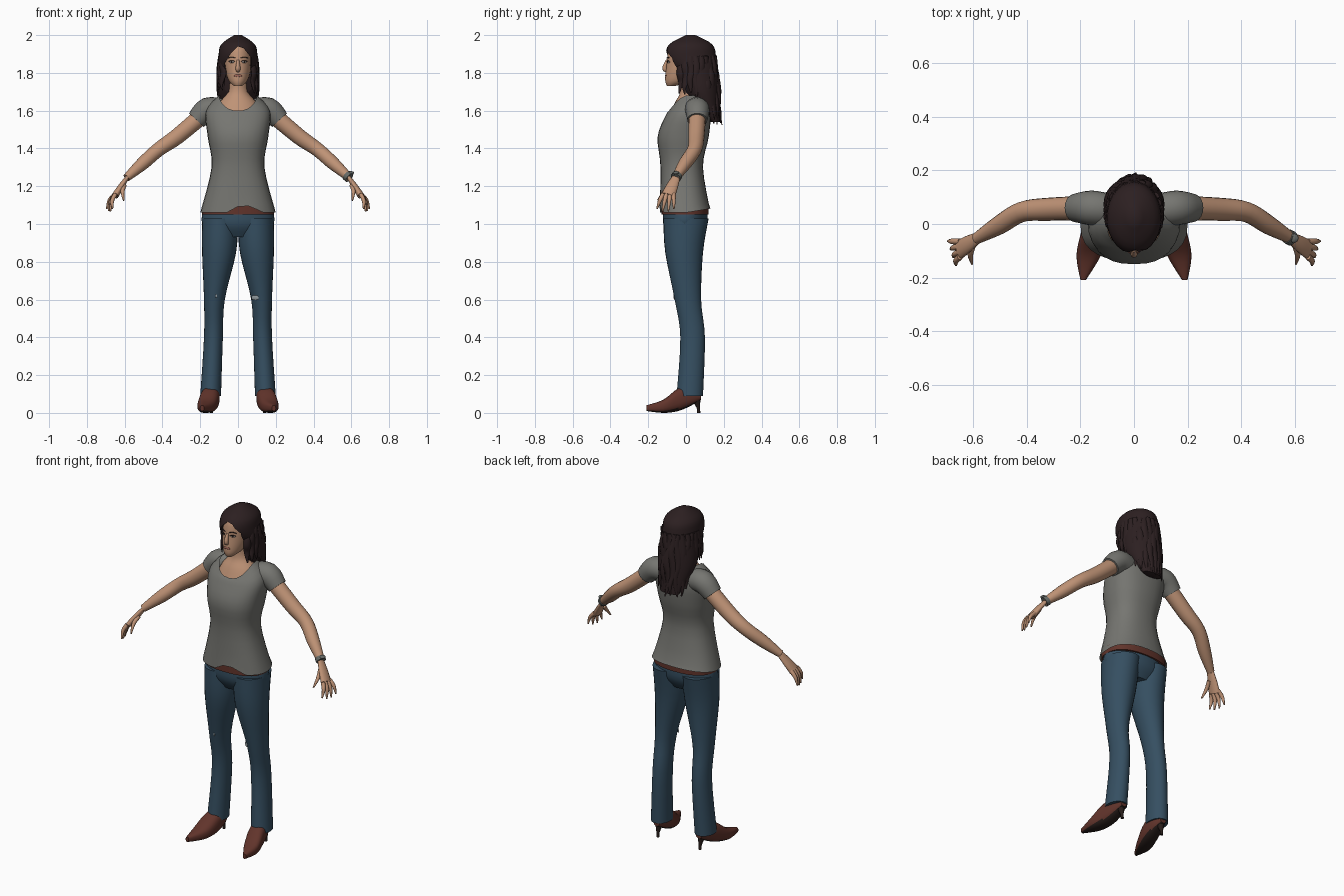
import bpy, bmesh, math, random
from mathutils import Vector, Matrix

random.seed(4)
SEGMENTS = 28
STEPS = 4
cube = bpy.data.objects.get("Cube")
if cube:
    bpy.data.objects.remove(cube, do_unlink=True)


def material(name, *colour):
    mat = bpy.data.materials.new(name)
    mat.use_nodes = True
    mat.diffuse_color = (*colour, 1)
    shader = next(node for node in mat.node_tree.nodes if node.type == 'BSDF_PRINCIPLED')
    shader.inputs["Base Color"].default_value = (*colour, 1)
    shader.inputs["Roughness"].default_value = 0.8
    return mat


skin = material("skin", .52, .29, .18)
brown_hair = material("dark brown hair", .025, .014, .015)
cotton = material("grey cotton", .18, .18, .165)
denim = material("blue denim", .036, .078, .12)
leather = material("brown leather", .12, .034, .024)
dark = material("dark sole", .02, .012, .01)
metal = material("watch grey", .13, .14, .13)
white = material("eye white", .55, .5, .46)
lip_red = material("lips", .32, .12, .09)
worn = material("worn denim", .3, .34, .36)


def finish(name, bm, mat, mirror=False):
    bmesh.ops.recalc_face_normals(bm, faces=bm.faces)
    mesh = bpy.data.meshes.new(name)
    bm.to_mesh(mesh)
    bm.free()
    mesh.materials.append(mat)
    for polygon in mesh.polygons:
        polygon.use_smooth = True
    mesh.set_sharp_from_angle(angle=math.radians(50))
    part = bpy.data.objects.new(name, mesh)
    bpy.context.collection.objects.link(part)
    if mirror:
        part.modifiers.new("mirror", 'MIRROR')
    return part


# Smooth curve through rows of numbers
def smooth(rows):
    rows = [Vector(row) for row in rows]
    result = []
    for i in range(len(rows) - 1):
        start, end = rows[i], rows[i + 1]
        leave = (end - rows[max(i - 1, 0)]) / 2
        arrive = (rows[min(i + 2, len(rows) - 1)] - start) / 2
        for step in range(STEPS):
            t = step / STEPS
            ease = t * t * (3 - 2 * t)
            result.append(start.lerp(end, ease) + leave * t * (1 - t) ** 2 - arrive * t * t * (1 - t))
    return result + [rows[-1]]


def loft(name, rings, mat, mirror=False, caps=True):
    bm = bmesh.new()
    loops = [[bm.verts.new(point) for point in ring] for ring in rings]
    for lower, upper in zip(loops, loops[1:]):
        for i in range(len(lower)):
            bm.faces.new((lower[i - 1], lower[i], upper[i], upper[i - 1]))
    if caps:
        bm.faces.new(loops[0])
        bm.faces.new(loops[-1])
    return finish(name, bm, mat, mirror)


def circle(power=2, count=SEGMENTS):
    for i in range(count):
        angle = math.tau * i / count
        yield [math.copysign(abs(f) ** (2 / power), f) for f in (math.cos(angle), math.sin(angle))]


# Level section between left, right, front and back limits; drop lowers the front
def oval(z, x_min, x_max, front, back, power=2, drop=0):
    across, deep = (x_max - x_min) / 2, (back - front) / 2
    return [Vector((x_min + across * (1 + c), front + deep * (1 + s), z - drop * max(0, -s) ** 1.5))
            for c, s in circle(power)]


# Centred form from rows of height, half width, front, back and optional drop
def trunk(name, rows, mat, power=2, caps=True):
    rings = [oval(z, -half, half, front, back, power, *drop) for z, half, front, back, *drop in smooth(rows)]
    return loft(name, rings, mat, caps=caps)


# Tube from rows of position and radius, with its second radius scaled by flat
def tube(name, rows, mat, mirror=False, ref=(0, 1, 0), flat=1, count=14):
    rows = smooth(rows)
    centres = [row.to_3d() for row in rows]
    rings = []
    for i, centre in enumerate(centres):
        along = (centres[min(i + 1, len(rows) - 1)] - centres[max(i - 1, 0)]).normalized()
        wide = Vector(ref)
        wide = (wide - along * wide.dot(along)).normalized()
        thin = along.cross(wide) * flat
        rings.append([centre + (wide * c + thin * s) * rows[i][3] for c, s in circle(2, count)])
    return loft(name, rings, mat, mirror)


def blob(name, location, size, mat, mirror=False, turn=0):
    bm = bmesh.new()
    placing = (Matrix.Translation(location) @ Matrix.Rotation(math.radians(turn), 4, 'Z')
               @ Matrix.Diagonal((*size, 1)))
    bmesh.ops.create_uvsphere(bm, u_segments=16, v_segments=10, radius=1, matrix=placing)
    return finish(name, bm, mat, mirror)


# Shirt with scooped neck and uneven hem
shirt = trunk("shirt_body", [(1.06, .2, -.14, .13, 0), (1.3, .14, -.135, .09, 0), (1.46, .16, -.15, .12, 0),
                             (1.6, .17, -.11, .13, .03), (1.68, .1, -.09, .09, .08)], cotton, 2.4, caps=False)
for vertex in shirt.data.vertices[:SEGMENTS]:
    if vertex.co.y < 0:
        vertex.co.z += .035 * math.exp(-((vertex.co.x - .035) / .07) ** 4)
    else:
        vertex.co.z += vertex.co.y / 6
tube("sleeve", [(.08, .05, 1.6, .06), (.16, .06, 1.605, .065), (.22, .06, 1.55, .053)], cotton, True, count=20)

# Jeans and belt
trunk("jeans_hips", [(1.1, .18, -.12, .11), (1, .19, -.12, .11), (.93, .12, -.08, .07)], denim)
leg_rows = [(1.03, 0, .19, -.12, .12), (.85, .01, .19, -.11, .09), (.6, .07, .18, -.06, .08),
            (.4, .08, .18, -.03, .1), (.09, .09, .2, -.05, .09)]
loft("jeans_leg", [oval(*row) for row in smooth(leg_rows)], denim, True)
loft("belt", [oval(z, -.19, .19, -.13, .12, 2.4) for z in (1.05, 1.095)], leather)
blob("left_knee_patch", (.09, -.05, .61), (.026, .004, .013), worn, turn=-40)
blob("right_knee_patch", (-.115, -.062, .62), (.005, .004, .01), worn)

# Pointed heeled shoes from rows of depth, centre, half width, bottom and top
shoe_rows = [(-.21, .19, .01, .01, .04), (-.12, .17, .045, 0, .07), (-.04, .15, .05, .01, .13),
             (.03, .14, .04, .04, .14), (.08, .14, .02, .07, .12)]
shoe = loft("shoe", [[Vector((x + c * half, y, (low + high + s * (high - low)) / 2)) for c, s in circle(2.6)]
                     for y, x, half, low, high in smooth(shoe_rows)], leather, True)
shoe.data.materials.append(dark)
for polygon in shoe.data.polygons:
    if polygon.normal.z < -.6:
        polygon.material_index = 1
tube("shoe_heel", [(.14, .05, .09, .028), (.14, .065, .03, .01), (.14, .067, 0, .009)], dark, True, count=10)

# Arms
elbow, wrist = Vector((.42, .045, 1.395)), Vector((.59, -.055, 1.245))
tube("arm", [(.16, .06, 1.6, .046), (.32, .055, 1.465, .043), (*elbow, .038),
             (*elbow.lerp(wrist, .5), .035), (*wrist, .021)], skin, True, count=18)

# Hands with four fanned fingers and a thumb
knuckles = Vector((.65, -.094, 1.15))
tube("palm", [(*elbow.lerp(wrist, .95), .021), (*wrist.lerp(knuckles, .5), .032), (*knuckles, .037)],
     skin, True, flat=.5)


def digit(name, base, tip):
    bend = base.lerp(tip, .5) + Vector((.008, 0, .006))
    tube(name, [(*base, .012), (*bend, .0105), (*tip, .004)], skin, True, (1, 0, 0), count=10)


for i, name in enumerate(("index_finger", "middle_finger", "ring_finger", "little_finger")):
    fan = i - 1.5
    digit(name, knuckles + Vector((0, .019 * fan, .007)),
          knuckles + Vector((.03 + .01 * fan, .03 * fan - .015, .012 * abs(fan) - .088)))
digit("thumb", wrist + Vector((.012, -.025, -.04)), wrist + Vector((.015, -.095, -.12)))
tube("watch_strap", [(*elbow.lerp(wrist, t), .028) for t in (.91, 1)], metal, count=16)
blob("watch_face", wrist + Vector((.008, .002, .026)), (.017, .017, .009), metal)

# Neck, head and face
trunk("neck", [(1.57, .13, -.09, .09), (1.64, .1, -.06, .09), (1.7, .055, -.03, .08), (1.79, .05, -.03, .08)], skin)
trunk("head", [(1.73, .02, -.1, -.06), (1.76, .05, -.11, .03), (1.83, .07, -.105, .1),
               (1.93, .07, -.09, .12), (1.97, .04, -.05, .09)], skin)
tube("nose", [(0, -.1, 1.87, .006), (0, -.113, 1.825, .013), (0, -.1, 1.81, .01)], skin, ref=(1, 0, 0))
eye = Vector((.033, -.092, 1.858))
blob("eye", eye, (.014, .005, .0065), white, True, 22)
blob("iris", eye - Vector((0, .004, 0)), (.006, .003, .006), dark, True, 22)
for name, lift, reach in (("eyelash", .007, .016), ("eyebrow", .025, .019)):
    tube(name, [(*(eye + Vector((side * reach, .006 * side - .004, lift - .004 * side * side))), .003)
                for side in (-1, 0, 1)], brown_hair, True, flat=.6, count=6)
blob("mouth", (0, -.106, 1.785), (.022, .005, .007), lip_red)

# Hair mass with the face opening cut away under a side-swept fringe
hair = trunk("hair", [(2, .02, 0, .05), (1.95, .09, -.09, .14), (1.88, .104, -.11, .16),
                      (1.8, .11, -.06, .17), (1.68, .11, 0, .175), (1.54, .06, .13, .18)], brown_hair)
opening = [(-.07, 1.6), (.07, 1.6), (.07, 1.88), (.03, 1.93), (0, 1.94), (-.04, 1.9), (-.07, 1.85)]
cutter = loft("face_cutter", [[Vector((x, y, z)) for x, z in opening] for y in (-.3, 0)], brown_hair)
cutter.hide_render = True
cut = hair.modifiers.new("face_opening", 'BOOLEAN')
cut.operation, cut.object, cut.solver = 'DIFFERENCE', cutter, 'EXACT'
bpy.context.view_layer.update()
hair_mesh = bpy.data.meshes.new_from_object(hair.evaluated_get(bpy.context.evaluated_depsgraph_get()))
hair.modifiers.clear()
hair.data = hair_mesh
hair_mesh.set_sharp_from_angle(angle=math.radians(50))
bpy.data.objects.remove(cutter, do_unlink=True)

# Wavy locks round the sides and back
LOCKS, BENDS, CROWN = 19, 6, 1.89
for i in range(LOCKS):
    angle = math.radians(-38 + 256 * i / (LOCKS - 1))
    c, s = math.cos(angle), math.sin(angle)
    rear = max(0, s)
    end = 1.695 - .165 * min(1, rear * 1.3) + random.uniform(-.012, .02)
    rows = []
    for k in range(BENDS + 1):
        t = k / BENDS
        wave = .008 * math.sin(t * 11 + i * 1.7)
        spread = .92 + .08 * t + wave * t
        rows.append((.107 * c * spread + wave * s, .043 + .123 * s * spread + .02 * t * rear + wave / 2,
                     CROWN + (end - CROWN) * t, .022 * math.sin(math.pi * (.2 + .75 * t))))
    tube("hair_lock", rows, brown_hair, ref=(-s, c, 0), flat=.55, count=8)
